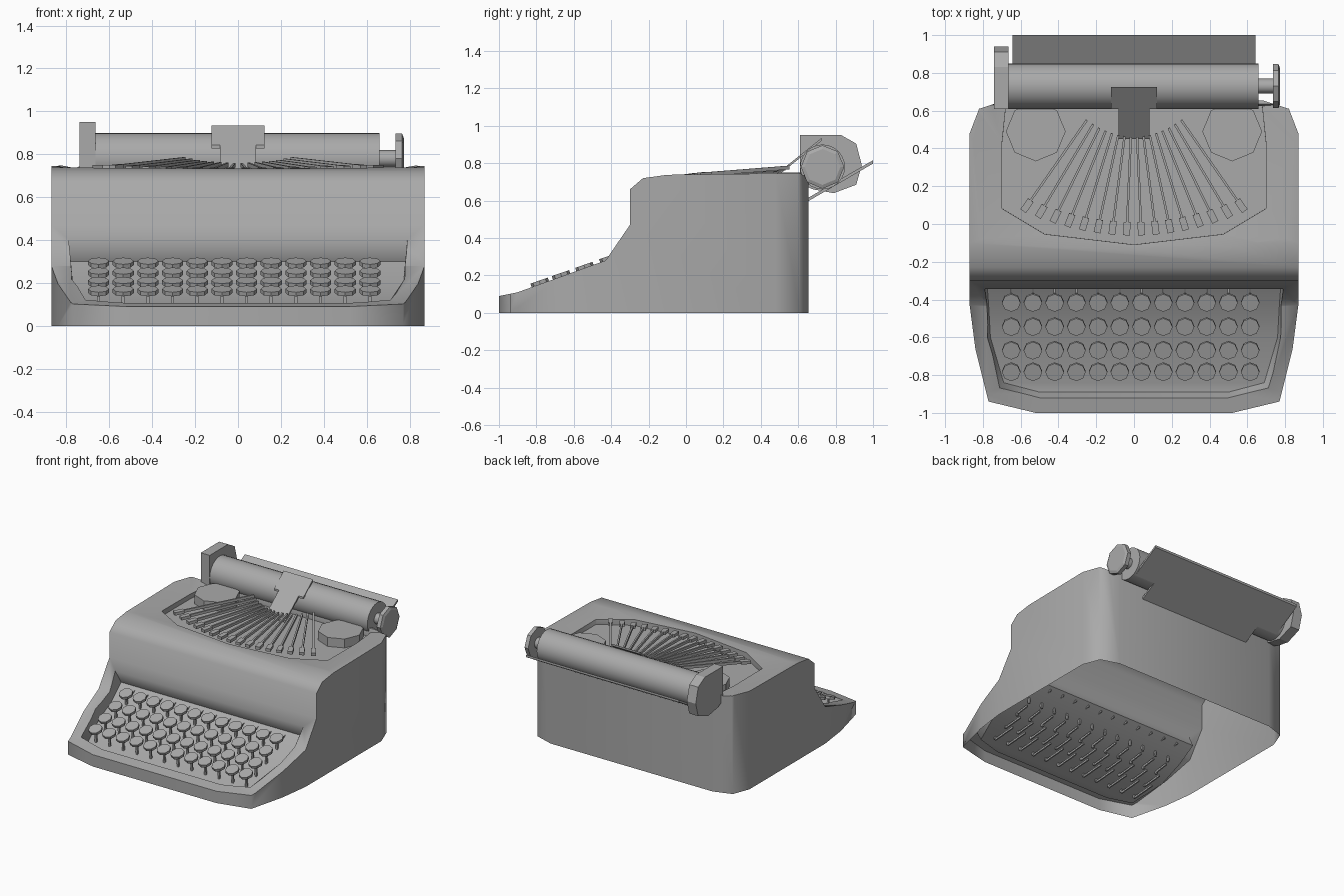
import bpy, bmesh, math
from mathutils import Matrix, Vector

cube = bpy.data.objects.get("Cube")
if cube:
    bpy.data.objects.remove(cube)

grey = bpy.data.materials.new("plain_grey")
grey.use_nodes = True
grey.diffuse_color = (0.4, 0.4, 0.4, 1)
grey.node_tree.nodes["Principled BSDF"].inputs["Base Color"].default_value = (0.4, 0.4, 0.4, 1)


def finish(name, bm, smooth=None):
    bmesh.ops.recalc_face_normals(bm, faces=bm.faces)
    mesh = bpy.data.meshes.new(name)
    bm.to_mesh(mesh)
    bm.free()
    mesh.materials.append(grey)
    ob = bpy.data.objects.new(name, mesh)
    bpy.context.collection.objects.link(ob)
    if smooth:
        smooth_object(ob, smooth)
    return ob


def smooth_object(ob, degrees):
    bpy.ops.object.select_all(action="DESELECT")
    ob.select_set(True)
    bpy.context.view_layer.objects.active = ob
    bpy.ops.object.shade_smooth_by_angle(angle=math.radians(degrees))


def loft(bm, rings):
    """Skin a list of equal-length rings and cap both ends."""
    loops = [[bm.verts.new(p) for p in ring] for ring in rings]
    n = len(loops[0])
    for a, b in zip(loops, loops[1:]):
        for i in range(n):
            j = (i + 1) % n
            bm.faces.new((a[i], a[j], b[j], b[i]))
    bm.faces.new(loops[0])
    bm.faces.new(loops[-1])


def rod(bm, p, q, width, height):
    """Rectangular bar from p to q."""
    p, q = Vector(p), Vector(q)
    d = (q - p).normalized()
    side = d.cross(Vector((0, 0, 1))).normalized()
    up = side.cross(d).normalized()
    corners = [side * sx * width / 2 + up * sz * height / 2
               for sx, sz in ((-1, -1), (1, -1), (1, 1), (-1, 1))]
    loft(bm, [[p + c for c in corners], [q + c for c in corners]])


def disc(bm, centre, radius, depth, rot, sides=8):
    bmesh.ops.create_cone(bm, cap_ends=True, segments=sides, radius1=radius, radius2=radius,
                          depth=depth, matrix=Matrix.Translation(centre) @ rot)


def cutter(name, stations):
    """Symmetric cutter; each station is (low x, y, z, high x, y, z)."""
    bm = bmesh.new()
    loft(bm, [[(-a, b, c), (a, b, c), (d, e, f), (-d, e, f)] for a, b, c, d, e, f in stations])
    ob = finish(name, bm)
    ob.hide_render = True
    return ob


# Casing: plan outline intersected with the side profile
half_plan = [(0.52, -1), (0.77, -0.94), (0.84, -0.66), (0.87, -0.43),
             (0.87, 0.48), (0.82, 0.61), (0.68, 0.655)]
plan = half_plan + [(-x, y) for x, y in reversed(half_plan)]
bm = bmesh.new()
loft(bm, [[(x, y, z) for x, y in plan] for z in (0, 1)])
casing = finish("casing", bm)

profile = [(-1.1, -0.1), (-1.1, 0.07), (-1, 0.09), (-0.9, 0.11), (-0.43, 0.28), (-0.3, 0.47),
           (-0.3, 0.66), (-0.23, 0.72), (-0.1, 0.738), (0.6, 0.747), (0.7, 0.735), (0.7, -0.1)]
bm = bmesh.new()
loft(bm, [[(x, y, z) for y, z in profile] for x in (-1, 1)])
side_cutter = finish("side_profile_cutter", bm)

# Key well with a deck that flattens toward the front
key_well = cutter("key_well_cutter", [
    (0.78, -0.29, 0.30, 0.795, -0.375, 0.46),
    (0.77, -0.42, 0.205, 0.79, -0.46, 0.38),
    (0.76, -0.60, 0.12, 0.785, -0.60, 0.27),
    (0.69, -0.84, 0.045, 0.725, -0.885, 0.17),
    (0.50, -0.89, 0.04, 0.50, -0.94, 0.15)])
# Shallow dish in the top, then the basket for the type bars
dish = cutter("dish_cutter", [
    (0.68, 0.625, 0.718, 0.86, 0.64, 0.757),
    (0.70, 0.43, 0.718, 0.92, 0.45, 0.757),
    (0.70, 0.08, 0.72, 0.92, -0.24, 0.757),
    (0.475, -0.055, 0.727, 0.62, -0.26, 0.755),
    (0.01, -0.11, 0.73, 0.01, -0.265, 0.755)])
outline = [(0.68, 0.624), (0.70, 0.43), (0.70, 0.08), (0.475, -0.055), (0.01, -0.11)]
basket = cutter("type_basket_cutter",
                [(x - 0.002, y + 0.002, 0.682, x, y, 0.9) for x, y in outline])
tools = (side_cutter, key_well, dish, basket)
for tool in tools:
    mod = casing.modifiers.new(tool.name, "BOOLEAN")
    mod.object, mod.solver = tool, "EXACT"
    mod.operation = "INTERSECT" if tool == side_cutter else "DIFFERENCE"
bpy.context.view_layer.update()
graph = bpy.context.evaluated_depsgraph_get()
cut_mesh = bpy.data.meshes.new_from_object(casing.evaluated_get(graph))
casing.modifiers.clear()
casing.data = cut_mesh
for tool in tools:
    bpy.data.objects.remove(tool)

# Open underside
bm = bmesh.new()
bm.from_mesh(cut_mesh)
base = [f for f in bm.faces if all(v.co.z < 0.001 for v in f.verts)]
bmesh.ops.delete(bm, geom=base, context="FACES")
bm.to_mesh(cut_mesh)
bm.free()
smooth_object(casing, 63)

# Keys with stems, and levers running back from each stem
tilt = Matrix.Rotation(math.radians(19), 4, "X")
caps, stems = bmesh.new(), bmesh.new()
for y, z, drop, reach in ((-0.415, 0.293, 0.03, 0.11), (-0.543, 0.247, 0.1, 0.12),
                          (-0.668, 0.203, 0.115, 0.17), (-0.782, 0.163, 0.12, 0.2)):
    for col in range(12):
        x = -0.65 + col * 0.115
        disc(caps, (x, y, z), 0.049, 0.02, tilt)
        rod(stems, (x, y, z), (x, y + 0.01, z - 0.12), 0.014, 0.014)
        rod(stems, (x, y + 0.01, z - drop), (x, y + reach, z - drop + 0.015), 0.01, 0.014)
finish("keys", caps)
finish("key_stems", stems)

# Fan of type bars with slugs at the front
bars = bmesh.new()
count = 16
for i in range(count):
    u = 2 * i / (count - 1) - 1
    tip = Vector((0.575 * u, -0.04 + 0.125 * u * u, 0.725 + 0.015 * u * u))
    root = Vector((0.25 * u, 0.46 + 0.09 * u * u, 0.75 + 0.027 * u * u))
    d = (root - tip).normalized()
    rod(bars, tip, root, 0.012, 0.02)
    rod(bars, tip - d * 0.02, tip + d * 0.05, 0.036, 0.022)
finish("type_bars", bars)

# Ribbon spools
bm = bmesh.new()
for s in (-1, 1):
    disc(bm, (0.52 * s, 0.49, 0.715), 0.158, 0.07, Matrix.Identity(4))
finish("ribbon_spools", bm)

# Platen, axle and knob
across = Matrix.Rotation(math.pi / 2, 4, "Y")
for name, x0, x1, r, sides in (("platen", -0.67, 0.66, 0.12, 24), ("axle", 0.65, 0.74, 0.04, 12),
                               ("platen_knob", 0.735, 0.765, 0.116, 8)):
    bm = bmesh.new()
    disc(bm, ((x0 + x1) / 2, 0.73, 0.78), r, x1 - x0, across, sides)
    if sides == 8:
        outer = [f for f in bm.faces if f.normal.x > 0.9]
        bmesh.ops.inset_region(bm, faces=outer, thickness=0.02)
        bmesh.ops.translate(bm, verts=outer[0].verts, vec=(0.008, 0, 0))
    finish(name, bm, None if sides == 8 else 35)

# Carriage end plate
plate = [(0.61, 0.69), (0.61, 0.95), (0.83, 0.95), (0.91, 0.905), (0.94, 0.79),
         (0.91, 0.685), (0.79, 0.64), (0.68, 0.66)]
bm = bmesh.new()
loft(bm, [[(x, y, z) for y, z in plate] for x in (-0.74, -0.665)])
finish("carriage_end", bm)


def sloped_plate(name, half, z0, slope, thick):
    """Thin mirrored outline laid on a slope."""
    full = half + [(-x, y) for x, y in reversed(half)]
    y0 = half[0][1]
    bm = bmesh.new()
    loft(bm, [[(x, y, z0 + (y - y0) * slope + t) for x, y in full] for t in (0, thick)])
    finish(name, bm)


# Paper rest behind the platen, type guide in front
sloped_plate("paper_rest", [(0.47, 0.65), (0.47, 0.78), (0.643, 0.78), (0.643, 1.0)],
             0.595, 0.58, 0.018)
sloped_plate("type_guide", [(0.083, 0.45), (0.083, 0.61), (0.123, 0.61), (0.123, 0.725)],
             0.70, 0.8, 0.015)
